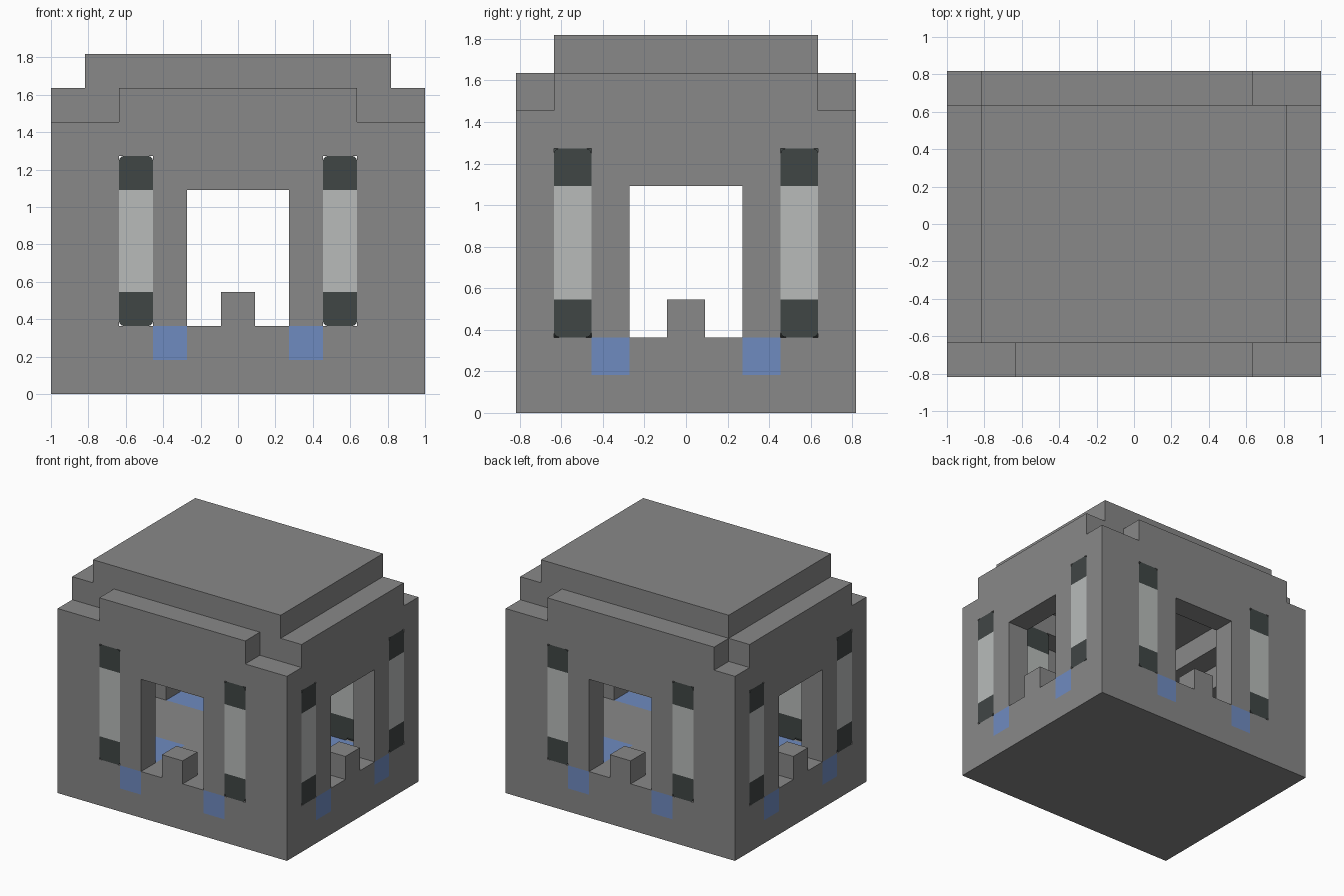
import bpy
import bmesh
from mathutils import Vector

U = 2 / 11  # one block

old = bpy.data.objects.get("Cube")
if old:
    bpy.data.objects.remove(old, do_unlink=True)


def material(name, color):
    m = bpy.data.materials.new(name)
    m.use_nodes = True
    m.diffuse_color = (*color, 1)
    m.node_tree.nodes["Principled BSDF"].inputs["Base Color"].default_value = (*color, 1)
    return m


stone = material("stone grey", (0.246, 0.246, 0.246))
pale = material("pale grey", (0.48, 0.50, 0.49))
dark = material("dark grey", (0.051, 0.061, 0.060))
blue = material("water blue", (0.159, 0.258, 0.527))


def add_box(bm, x, y, z):
    """Add a box given as three (low, high) ranges in blocks."""
    lo = Vector((min(x), min(y), min(z))) * U
    hi = Vector((max(x), max(y), max(z))) * U
    verts = bmesh.ops.create_cube(bm, size=1)["verts"]
    for v in verts:
        for i in range(3):
            v.co[i] = hi[i] if v.co[i] > 0 else lo[i]
    return verts


def quadrants(x, y):
    """Repeat a footprint in all four corners."""
    for sx in (-1, 1):
        for sy in (-1, 1):
            yield [sx * v for v in x], [sy * v for v in y]


def finish(name, bm, mat):
    bmesh.ops.recalc_face_normals(bm, faces=bm.faces)
    mesh = bpy.data.meshes.new(name)
    bm.to_mesh(mesh)
    bm.free()
    mesh.materials.append(mat)
    obj = bpy.data.objects.new(name, mesh)
    bpy.context.collection.objects.link(obj)


def part(name, mat, boxes=(), corner_boxes=()):
    bm = bmesh.new()
    for b in boxes:
        add_box(bm, *b)
    for x, y, z in corner_boxes:
        for qx, qy in quadrants(x, y):
            add_box(bm, qx, qy, z)
    finish(name, bm, mat)


W, D = 5.5, 4.5          # half width and half depth
WI, DI = W - 1, D - 1    # inner faces of the walls
WX, DX = (-W, W), (-D, D)

# Base slab, crossing paths and stone corners of the floor
part("base", stone, [(WX, DX, (0, 1))])
part("floor", stone,
     [((-1.5, 1.5), DX, (1, 2)),
      ((-W, -1.5), (-1.5, 1.5), (1, 2)),
      ((1.5, W), (-1.5, 1.5), (1, 2))],
     [((2.5, W), (2.5, D), (1, 2))])

# Blue channels running beside the paths
part("water_channels", blue, (),
     [((1.5, 2.5), (1.5, D), (1, 2)), ((2.5, W), (1.5, 2.5), (1, 2))])

# Stone corner piers, window jambs and lintels
part("corner_piers", stone, (), [((3.5, W), (DI, D), (2, 7))])
part("window_jambs", stone, (),
     [((1.5, 2.5), (DI, D), (2, 6)), ((WI, W), (1.5, 2.5), (2, 6))])
part("lintels", stone,
     [((-2.5, 2.5), (s * DI, s * D), (6, 7)) for s in (-1, 1)]
     + [((s * WI, s * W), (-2.5, 2.5), (6, 7)) for s in (-1, 1)])

# Short posts on the four sills
part("sill_posts", stone,
     [((-0.5, 0.5), (s * DI, s * D), (2, 3)) for s in (-1, 1)]
     + [((s * WI, s * W), (-0.5, 0.5), (2, 3)) for s in (-1, 1)])

# L-shaped columns that show on both outer walls
arms = [((2.5, 3.5), (2.5, D), 1), ((3.5, W), (2.5, 3.5), 0)]
part("column_shafts", pale, (), [(x, y, (3, 6)) for x, y, _ in arms])


def column_caps(name, z, outer):
    """Dark blocks, rounded along the end away from the shaft."""
    bm = bmesh.new()
    for x, y, axis in arms:
        for qx, qy in quadrants(x, y):
            verts = add_box(bm, qx, qy, z)
            edges = {e for v in verts for e in v.link_edges
                     if all(abs(w.co.z - outer * U) < 1e-4 for w in e.verts)
                     and abs(e.verts[0].co[axis] - e.verts[1].co[axis]) > 1e-4}
            bmesh.ops.bevel(bm, geom=list(edges), offset=0.15 * U,
                            segments=3, profile=0.5, affect='EDGES')
    finish(name, bm, dark)


column_caps("column_feet", (2, 3), 2)
column_caps("column_heads", (6, 7), 7)

# Stepped roof around a raised ceiling
part("ceiling_ring", stone,
     [(WX, (s * 2.5, s * D), (7, 8)) for s in (-1, 1)]
     + [((s * 3.5, s * W), (-2.5, 2.5), (7, 8)) for s in (-1, 1)])
part("roof_step", stone,
     [(WX, (-DI, DI), (8, 9)),
      ((-3.5, 3.5), (-D, -DI), (8, 9)),
      ((-WI, 3.5), (DI, D), (8, 9))])
part("roof_top", stone, [((-WI, WI), (-DI, DI), (9, 10))])
